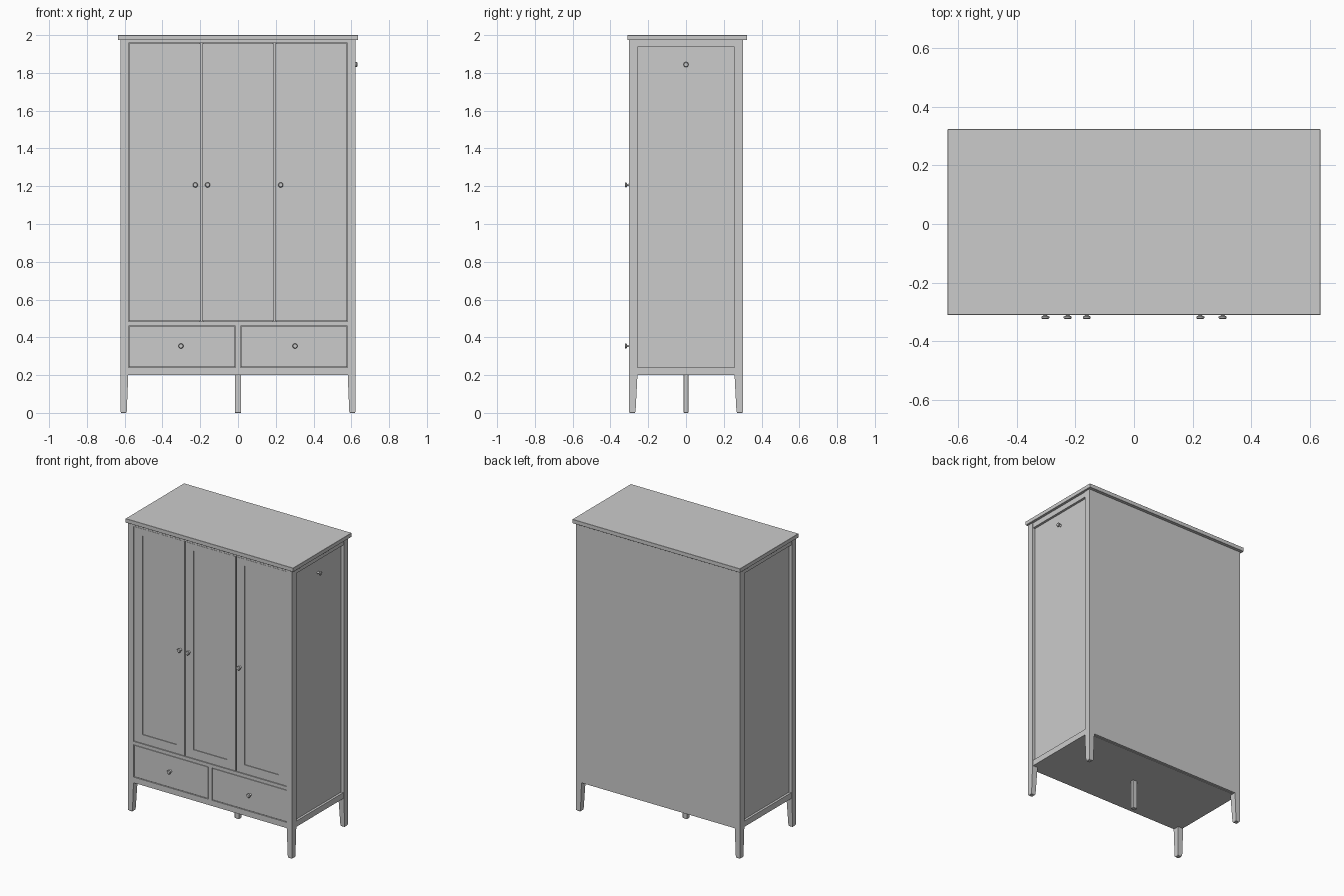
import bpy, bmesh, math
from mathutils import Matrix, Vector

if "Cube" in bpy.data.objects:
    bpy.data.objects.remove(bpy.data.objects["Cube"])


def finish(bm, name):
    bmesh.ops.recalc_face_normals(bm, faces=bm.faces[:])
    me = bpy.data.meshes.new(name)
    bm.to_mesh(me)
    bm.free()
    ob = bpy.data.objects.new(name, me)
    bpy.context.collection.objects.link(ob)
    return ob


def add_box(bm, x0, x1, y0, y1, z0, z1):
    m = Matrix.Translation(((x0 + x1) / 2, (y0 + y1) / 2, (z0 + z1) / 2))
    m = m @ Matrix.Diagonal((x1 - x0, y1 - y0, z1 - z0, 1))
    bmesh.ops.create_cube(bm, size=1, matrix=m)


def box(name, *dims, bevel=0.0):
    bm = bmesh.new()
    add_box(bm, *dims)
    ob = finish(bm, name)
    if bevel:
        mod = ob.modifiers.new("edge", "BEVEL")
        mod.width = bevel
        mod.segments = 1
    return ob


def stacked(name, sections):
    """Loft rectangles given as (z, x0, x1, y0, y1)."""
    bm = bmesh.new()
    rings = [[bm.verts.new((x, y, z)) for x, y in
              ((x0, y0), (x1, y0), (x1, y1), (x0, y1))]
             for z, x0, x1, y0, y1 in sections]
    for a, b in zip(rings, rings[1:]):
        for i in range(4):
            j = (i + 1) % 4
            bm.faces.new((a[i], a[j], b[j], b[i]))
    bm.faces.new(rings[0])
    bm.faces.new(rings[-1])
    return finish(bm, name)


def knob(name, loc, direction):
    """Turned knob: profile of (radius, distance from the surface)."""
    profile = [(0.009, 0), (0.006, 0.006), (0.006, 0.014), (0.0135, 0.017),
               (0.0135, 0.022), (0.010, 0.026), (0, 0.026)]
    bm = bmesh.new()
    vs = [bm.verts.new((r, 0, h)) for r, h in profile]
    es = [bm.edges.new(p) for p in zip(vs, vs[1:])]
    bmesh.ops.spin(bm, geom=vs + es, cent=(0, 0, 0), axis=(0, 0, 1),
                   angle=math.tau, steps=16, use_duplicate=False)
    bmesh.ops.remove_doubles(bm, verts=bm.verts[:], dist=1e-5)
    ob = finish(bm, name)
    ob.location = loc
    ob.rotation_euler = Vector(direction).to_track_quat('Z', 'Y').to_euler()
    for p in ob.data.polygons:
        p.use_smooth = abs(p.normal.z) < 0.9
    ob.data.set_sharp_from_angle(angle=math.radians(35))


OX, OY = 0.622, 0.302      # outer faces of the posts
IX, IY = 0.581, 0.257      # inner faces of the posts
FRONT = -0.298             # face of doors and drawers

# Top board
box("top_board", -0.635, 0.635, -0.31, 0.323, 1.973, 2.0, bevel=0.001)

# Corner posts, tapering on the inside below the case
for sx, xn in ((-1, "left"), (1, "right")):
    for sy, yn in ((-1, "front"), (1, "back")):
        c = 0.004
        stacked(f"{yn}_{xn}_post", [
            (0, sx * (IX + 0.008 + c), sx * (OX - c), sy * (IY + 0.010 + c), sy * (OY - c)),
            (0.006, sx * (IX + 0.008), sx * OX, sy * (IY + 0.010), sy * OY),
            (0.2, sx * IX, sx * OX, sy * IY, sy * OY),
            (1.973, sx * IX, sx * OX, sy * IY, sy * OY)])

    # Side panel and its rails
    xs = sorted((sx * 0.585, sx * 0.602))
    box(f"{xn}_side_panel", *xs, -IY, IY, 0.21, 1.973)
    xr = sorted((sx * IX, sx * 0.618))
    box(f"{xn}_side_bottom_rail", *xr, -IY, IY, 0.2, 0.24)
    box(f"{xn}_side_top_rail", *xr, -IY, IY, 1.937, 1.973)

# Centre support leg
box("centre_leg", -0.017, 0.017, -0.013, 0.013, 0, 0.21, bevel=0.002)

# Case panels and front rails
box("bottom_panel", -0.59, 0.59, -0.28, 0.28, 0.2, 0.22)
box("back_panel", -IX, IX, 0.285, 0.3015, 0.2, 1.973)
box("inner_shelf", -IX, IX, -0.275, 0.285, 0.462, 0.482)
for name, z0, z1 in (("front_bottom_rail", 0.2, 0.239),
                     ("front_middle_rail", 0.461, 0.484),
                     ("front_top_rail", 1.958, 1.973)):
    box(name, -IX, IX, -0.30, -0.26, z0, z1)
box("drawer_divider", -0.013, 0.013, -0.30, 0.285, 0.239, 0.461)
for x in (-0.193, 0.193):
    box("door_partition", x - 0.01, x + 0.01, -0.274, 0.285, 0.482, 1.973)

# Drawers: front plus open tray
for sx, xn in ((-1, "left"), (1, "right")):
    x0, x1 = sorted((sx * 0.016, sx * 0.577))
    box(f"{xn}_drawer_front", x0, x1, FRONT, FRONT + 0.02, 0.242, 0.458, bevel=0.001)
    bm = bmesh.new()
    a, b = x0 + 0.012, x1 - 0.012
    add_box(bm, a, b, -0.278, 0.25, 0.25, 0.26)
    add_box(bm, a, a + 0.012, -0.278, 0.25, 0.26, 0.42)
    add_box(bm, b - 0.012, b, -0.278, 0.25, 0.26, 0.42)
    add_box(bm, a + 0.012, b - 0.012, 0.238, 0.25, 0.26, 0.42)
    finish(bm, f"{xn}_drawer_tray")
    knob(f"{xn}_drawer_knob", (sx * 0.302, FRONT, 0.354), (0, -1, 0))

# Doors: stiles, rails and a shallow panel of four boards
Z0, Z1, STILE, RAIL_LOW, RAIL_TOP = 0.487, 1.956, 0.062, 0.06, 0.046
for name, x0, x1 in (("left", -0.578, -0.1955), ("middle", -0.1905, 0.1905),
                     ("right", 0.1955, 0.578)):
    bm = bmesh.new()
    a, b = x0 + STILE, x1 - STILE
    back = FRONT + 0.022
    add_box(bm, x0, a, FRONT, back, Z0, Z1)
    add_box(bm, b, x1, FRONT, back, Z0, Z1)
    add_box(bm, a, b, FRONT, back, Z0, Z0 + RAIL_LOW)
    add_box(bm, a, b, FRONT, back, Z1 - RAIL_TOP, Z1)
    finish(bm, f"{name}_door_frame")
    bm = bmesh.new()
    w = (b - a) / 4
    for i in range(4):
        add_box(bm, a + i * w + 0.0006, a + (i + 1) * w - 0.0006,
                FRONT + 0.005, FRONT + 0.012, Z0 + RAIL_LOW, Z1 - RAIL_TOP)
    add_box(bm, a, b, FRONT + 0.007, FRONT + 0.016, Z0 + RAIL_LOW, Z1 - RAIL_TOP)
    finish(bm, f"{name}_door_boards")

for name, x in (("left", -0.226), ("middle", -0.161), ("right", 0.226)):
    knob(f"{name}_door_knob", (x, FRONT, 1.207), (0, -1, 0))

# Hanging peg on the right side
knob("side_knob", (0.606, 0, 1.844), (1, 0, 0))
